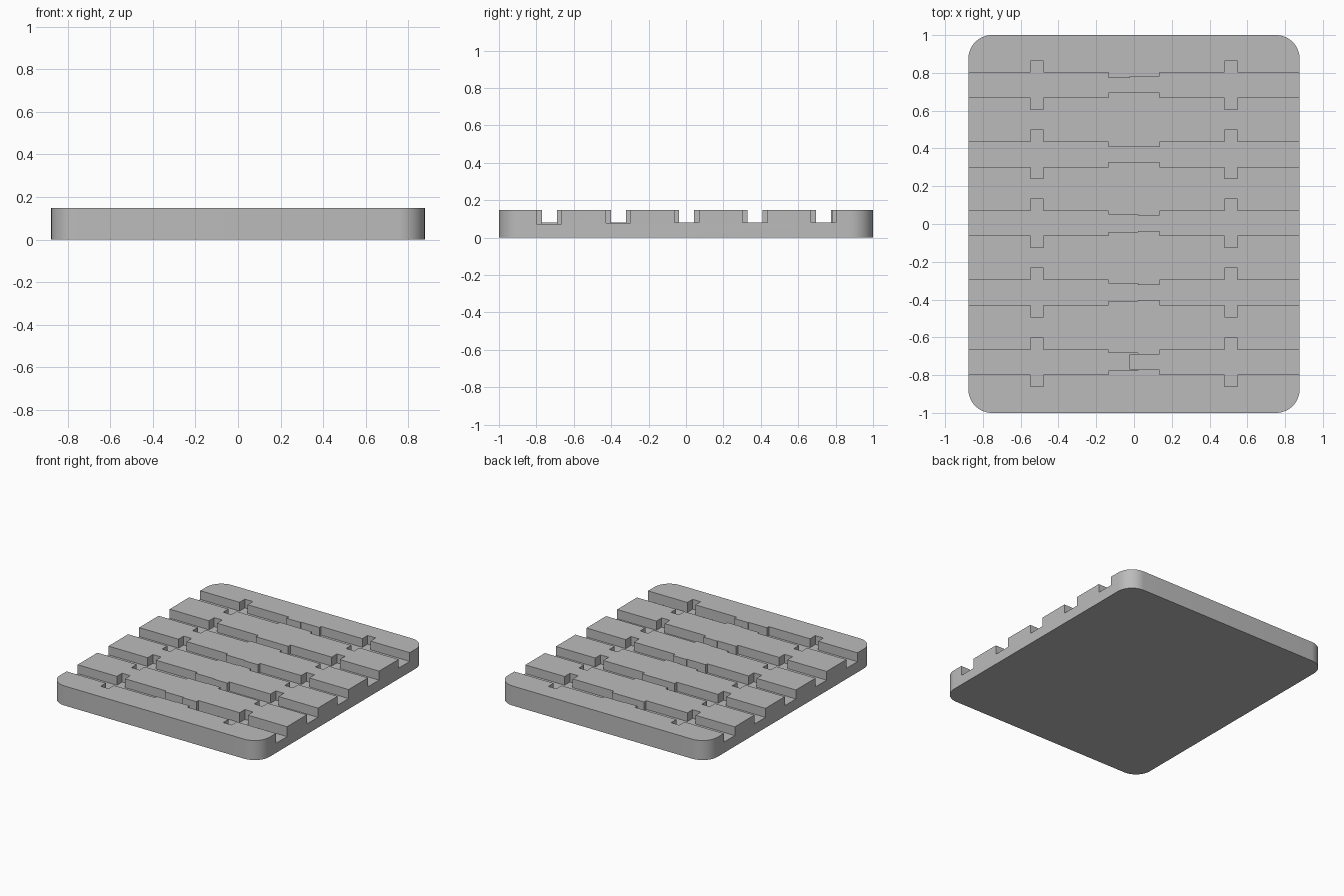
import bpy, bmesh, math

cube = bpy.data.objects.get("Cube")
if cube:
    bpy.data.objects.remove(cube, do_unlink=True)

HALF_X, HALF_Y, HEIGHT, RADIUS = 0.877, 1.0, 0.148, 0.125

grey = bpy.data.materials.new("plain grey")
grey.use_nodes = True
grey.diffuse_color = (0.5, 0.5, 0.5, 1)
grey.node_tree.nodes["Principled BSDF"].inputs["Base Color"].default_value = (0.5, 0.5, 0.5, 1)


def prism(name, outline, bottom, top):
    """Extrude a flat outline between two heights."""
    bm = bmesh.new()
    face = bm.faces.new([bm.verts.new((x, y, bottom)) for x, y in outline])
    raised = bmesh.ops.extrude_face_region(bm, geom=[face])["geom"]
    bmesh.ops.translate(bm, vec=(0, 0, top - bottom),
                        verts=[v for v in raised if isinstance(v, bmesh.types.BMVert)])
    bmesh.ops.recalc_face_normals(bm, faces=bm.faces)
    mesh = bpy.data.meshes.new(name)
    bm.to_mesh(mesh)
    bm.free()
    mesh.materials.append(grey)
    obj = bpy.data.objects.new(name, mesh)
    bpy.context.collection.objects.link(obj)
    return obj


# Slab with rounded corners
outline = []
for corner, (sx, sy) in enumerate([(1, 1), (-1, 1), (-1, -1), (1, -1)]):
    for i in range(17):
        a = math.radians(90) * (corner + i / 16)
        outline.append((sx * (HALF_X - RADIUS) + RADIUS * math.cos(a),
                        sy * (HALF_Y - RADIUS) + RADIUS * math.sin(a)))
slab = prism("grooved_slab", outline, 0, HEIGHT)


def groove_half(side, y, inner, low, high, floor):
    """Half a groove: narrow waist, wide channel and a cross notch."""
    wide, notch = 0.066, 0.129
    steps = [(inner, 0.135, low, high),
             (0.135, 0.48, y - wide, y + wide),
             (0.48, 0.548, y - notch, y + notch),
             (0.548, 1.0, y - wide, y + wide)]
    lower = [(side * x, lo) for a, b, lo, hi in steps for x in (a, b)]
    upper = [(side * x, hi) for a, b, lo, hi in steps for x in (a, b)]
    return prism("groove_cutter", lower + upper[::-1], floor, HEIGHT + 0.1)


# Groove centre, then waist limits and floor for the left and right halves;
# the third item is where the two halves meet, or None if they overlap
grooves = [
    (-0.732, None, (-0.775, -0.682, 0.081), (-0.77, -0.69, 0.073)),
    (-0.363, None, (-0.407, -0.315, 0.082), (-0.402, -0.322, 0.078)),
    (0.004, 0.02, (-0.043, 0.05, 0.08), (-0.037, 0.044, 0.08)),
    (0.369, 0.0, (0.329, 0.408, 0.08), (0.329, 0.408, 0.08)),
    (0.735, -0.02, (0.695, 0.774, 0.082), (0.695, 0.78, 0.082)),
]
cutters = []
for y, meet, minus, plus in grooves:
    end, start = (0.02, -0.02) if meet is None else (meet, meet)
    cutters.append(groove_half(-1, y, -end, *minus))
    cutters.append(groove_half(1, y, start, *plus))

# Cut the grooves
for cutter in cutters:
    mod = slab.modifiers.new("groove", "BOOLEAN")
    mod.operation = "DIFFERENCE"
    mod.solver = "EXACT"
    mod.object = cutter
bpy.context.view_layer.update()
cut = bpy.data.meshes.new_from_object(slab.evaluated_get(bpy.context.evaluated_depsgraph_get()))
slab.modifiers.clear()
slab.data = cut
cut.name = "grooved_slab"
for cutter in cutters:
    bpy.data.objects.remove(cutter, do_unlink=True)

# Tidy flat faces and smooth the rounded corners
bm = bmesh.new()
bm.from_mesh(cut)
bmesh.ops.remove_doubles(bm, verts=bm.verts, dist=0.0001)
bmesh.ops.dissolve_limit(bm, angle_limit=0.01, verts=bm.verts, edges=bm.edges)
bm.to_mesh(cut)
bm.free()
bpy.ops.object.select_all(action="DESELECT")
slab.select_set(True)
bpy.context.view_layer.objects.active = slab
bpy.ops.object.shade_smooth_by_angle(angle=math.radians(30))
